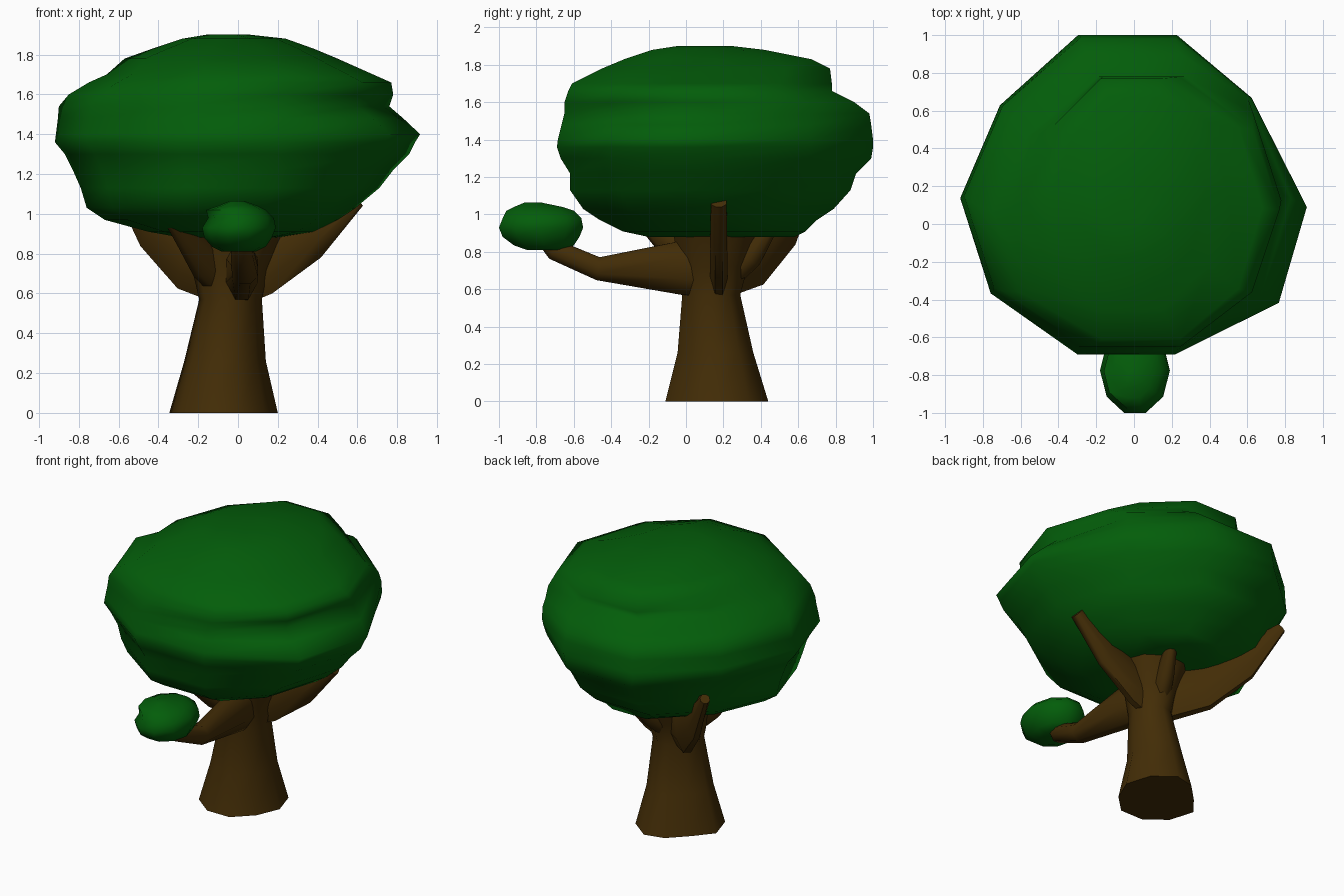
import bpy, bmesh
from math import sin, cos, pi, radians
from mathutils import Vector

if "Cube" in bpy.data.objects:
    bpy.data.objects.remove(bpy.data.objects["Cube"])


def material(name, color):
    m = bpy.data.materials.new(name)
    m.diffuse_color = (*color, 1)
    m.use_nodes = True
    m.node_tree.nodes["Principled BSDF"].inputs["Base Color"].default_value = m.diffuse_color
    return m


BARK = material("bark", (0.056, 0.026, 0.002))
LEAF = material("leaf", (0.001, 0.11, 0.003))


def loft(name, rings, mat, cap_start=True):
    """Skin a list of equal-length point rings and cap the ends."""
    bm = bmesh.new()
    vr = [[bm.verts.new(p) for p in r] for r in rings]
    n = len(vr[0])
    for a, b in zip(vr, vr[1:]):
        for i in range(n):
            j = (i + 1) % n
            bm.faces.new((a[i], a[j], b[j], b[i]))
    if cap_start:
        bm.faces.new(vr[0][::-1])
    bm.faces.new(vr[-1])
    bmesh.ops.recalc_face_normals(bm, faces=bm.faces[:])
    me = bpy.data.meshes.new(name)
    bm.to_mesh(me)
    bm.free()
    ob = bpy.data.objects.new(name, me)
    bpy.context.collection.objects.link(ob)
    me.materials.append(mat)
    bpy.ops.object.select_all(action='DESELECT')
    ob.select_set(True)
    bpy.context.view_layer.objects.active = ob
    bpy.ops.object.shade_smooth_by_angle(angle=radians(60))
    return ob


def ring(z, x0, x1, y0, y1, n=10):
    """Horizontal n-gon fitted to the given extents."""
    cx, cy, rx, ry = (x0 + x1) / 2, (y0 + y1) / 2, (x1 - x0) / 2, (y1 - y0) / 2 / cos(pi / 10)
    return [Vector((cx + rx * cos(2 * pi * i / n), cy + ry * sin(2 * pi * i / n), z))
            for i in range(n)]


def branch(name, path, n=8):
    """Tapered limb from (x, y, z, half width, half depth) points."""
    pts = [Vector(p[:3]) for p in path]
    rings = []
    for k, p in enumerate(path):
        d = (pts[min(k + 1, len(pts) - 1)] - pts[max(k - 1, 0)]).normalized()
        side = d.cross(Vector((0, 0, 1))).normalized()
        up = side.cross(d)
        rings.append([pts[k] + side * p[3] * cos(2 * pi * (i + .5) / n) * 1.08
                      + up * p[4] * sin(2 * pi * (i + .5) / n) * 1.08 for i in range(n)])
    return loft(name, rings, BARK, cap_start=False)


# Trunk, flared at the foot and at the fork, flattened on its back-left side
trunk = [ring(*r) for r in [(0, -.345, .2, -.11, .44), (.26, -.27, .14, -.045, .36),
                            (.57, -.195, .12, -.02, .29), (.72, -.23, .15, -.04, .33),
                            (.92, -.3, .24, -.07, .4)]]
diag = Vector((-1, 1, 0)).normalized()
for r in trunk:
    mid = sum(r, Vector()) / len(r)
    rad = r[0].x - mid.x
    for p in r:
        c = (p - mid).dot(diag)
        p += diag * (max(-.94 * rad, min(.76 * rad, c)) - c)
loft("trunk", trunk, BARK)

# Limbs
branch("front_limb", [(0, .1, .7, .085, .14), (.02, -.02, .715, .08, .145),
                      (.035, -.47, .71, .065, .062), (.02, -.7, .81, .055, .055),
                      (0, -.78, .9, .03, .04)])
branch("right_limb", [(-.02, .175, .66, .05, .13), (.1, .175, .72, .048, .14),
                      (.35, .175, .88, .045, .12), (.61, .175, 1.065, .042, .03)])
branch("back_left_limb", [(-.1, .2, .71, .07, .15), (-.24, .35, .76, .06, .15),
                          (-.42, .52, .93, .045, .12), (-.62, .68, 1.19, .03, .03)])
branch("front_left_limb", [(-.1, .09, .70, .07, .1), (-.17, .0, .77, .06, .1),
                           (-.27, -.14, .89, .045, .06), (-.37, -.28, 1.0, .02, .02)])
branch("back_limb", [(-.01, .24, .7, .06, .08), (.03, .34, .78, .05, .07),
                     (.08, .47, .95, .03, .03)])

# Crown with ruffled layers: ring extents plus an outward push of the right corner
CROWN = [
    (.88, -.28, .2, -.2, .58, 0), (.91, -.45, .38, -.34, .64, 0), (.97, -.67, .5, -.46, .7, 0),
    (1.03, -.76, .57, -.55, .79, .02), (1.13, -.79, .66, -.62, .88, .05),
    (1.22, -.83, .7, -.62, .91, .08), (1.3, -.87, .74, -.67, .99, .12),
    (1.36, -.92, .77, -.69, 1.0, .12), (1.4, -.915, .78, -.685, 1.0, .135),
    (1.48, -.905, .78, -.665, .99, .05), (1.54, -.9, .76, -.65, .98, 0),
    (1.6, -.85, .78, -.65, .9, 0), (1.66, -.75, .77, -.63, .78, 0),
    (1.7, -.66, .68, -.61, .78, 0), (1.78, -.57, .5, -.45, .77, 0),
    (1.83, -.43, .38, -.33, .67, 0), (1.88, -.28, .24, -.18, .42, 0),
    (1.9, -.16, .06, -.05, .25, 0)]
rings = []
for *ext, push in CROWN:
    r = ring(*ext)
    r[0] += Vector((push, -.5 * push, 0))
    r[9] += Vector((1.1 * push, -.4 * push, 0))
    size = r[0].x - r[5].x
    for i, dx, dy in ((1, .002, -.005), (2, .018, 0), (3, .022, 0),
                      (4, .027, -.027), (5, 0, -.01), (7, .02, 0), (8, .018, 0)):
        r[i] += Vector((dx, dy, 0)) * size
    rings.append(r)
loft("crown", rings, LEAF)

# Small leaf tuft on the front limb
loft("tuft", [ring(*r) for r in [
    (.81, -.08, .09, -.85, -.64), (.835, -.13, .14, -.92, -.6), (.88, -.17, .17, -.98, -.57),
    (.93, -.18, .19, -1.0, -.55), (.98, -.15, .18, -.98, -.56), (1.02, -.16, .14, -.96, -.6),
    (1.04, -.1, .1, -.92, -.66), (1.065, -.04, .03, -.86, -.78)]], LEAF)
